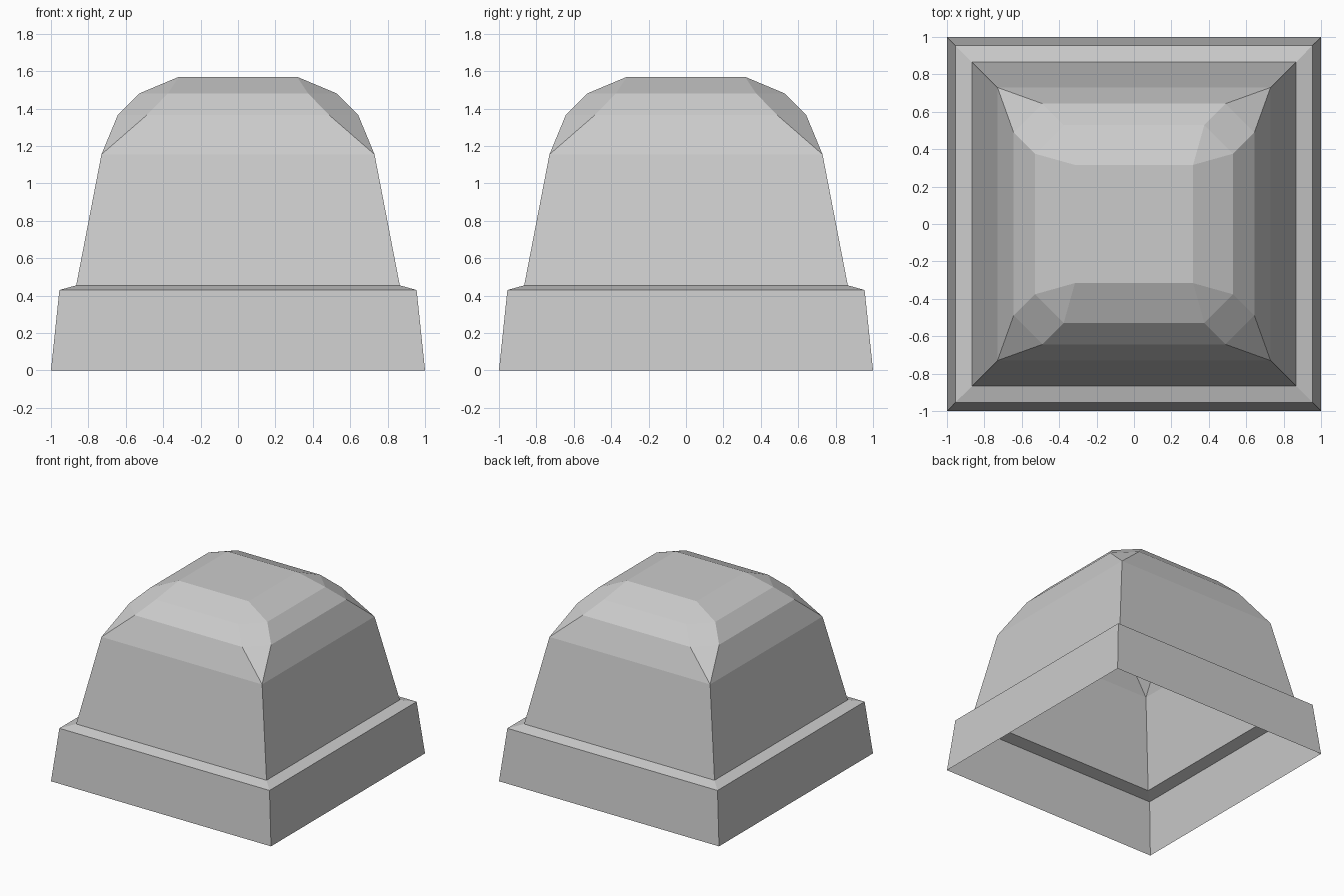
import bpy, bmesh

if "Cube" in bpy.data.objects:
    bpy.data.objects.remove(bpy.data.objects["Cube"])

# Rings from bottom to top: (half width, half length of the straight side, height)
# Equal values give a square ring; a shorter side gives cut corners.
rings = [(1.0, 1.0, 0.0), (0.955, 0.955, 0.43), (0.865, 0.865, 0.455),
         (0.73, 0.73, 1.155), (0.643, 0.488, 1.365), (0.53, 0.376, 1.48),
         (0.316, 0.316, 1.57)]


def ring_points(a, b, z):
    pts = []
    x1, y1, x2, y2 = a, b, b, a
    for _ in range(4):
        pts += [(x1, y1, z), (x2, y2, z)]
        x1, y1, x2, y2 = -y1, x1, -y2, x2
    return pts


# Hollow cap shell, open at the bottom
bm = bmesh.new()
loops = [[bm.verts.new(p) for p in ring_points(*r)] for r in rings]
for low, high in zip(loops, loops[1:]):
    for i in range(8):
        j = (i + 1) % 8
        bm.faces.new((low[i], low[j], high[j], high[i]))
bm.faces.new(loops[-1])

# Merge the doubled corner points of the square rings
bmesh.ops.remove_doubles(bm, verts=bm.verts, dist=0.0005)
bmesh.ops.dissolve_degenerate(bm, edges=bm.edges, dist=0.0005)

mesh = bpy.data.meshes.new("stepped_cap")
bm.to_mesh(mesh)
bm.free()
bpy.context.collection.objects.link(bpy.data.objects.new("stepped_cap", mesh))
